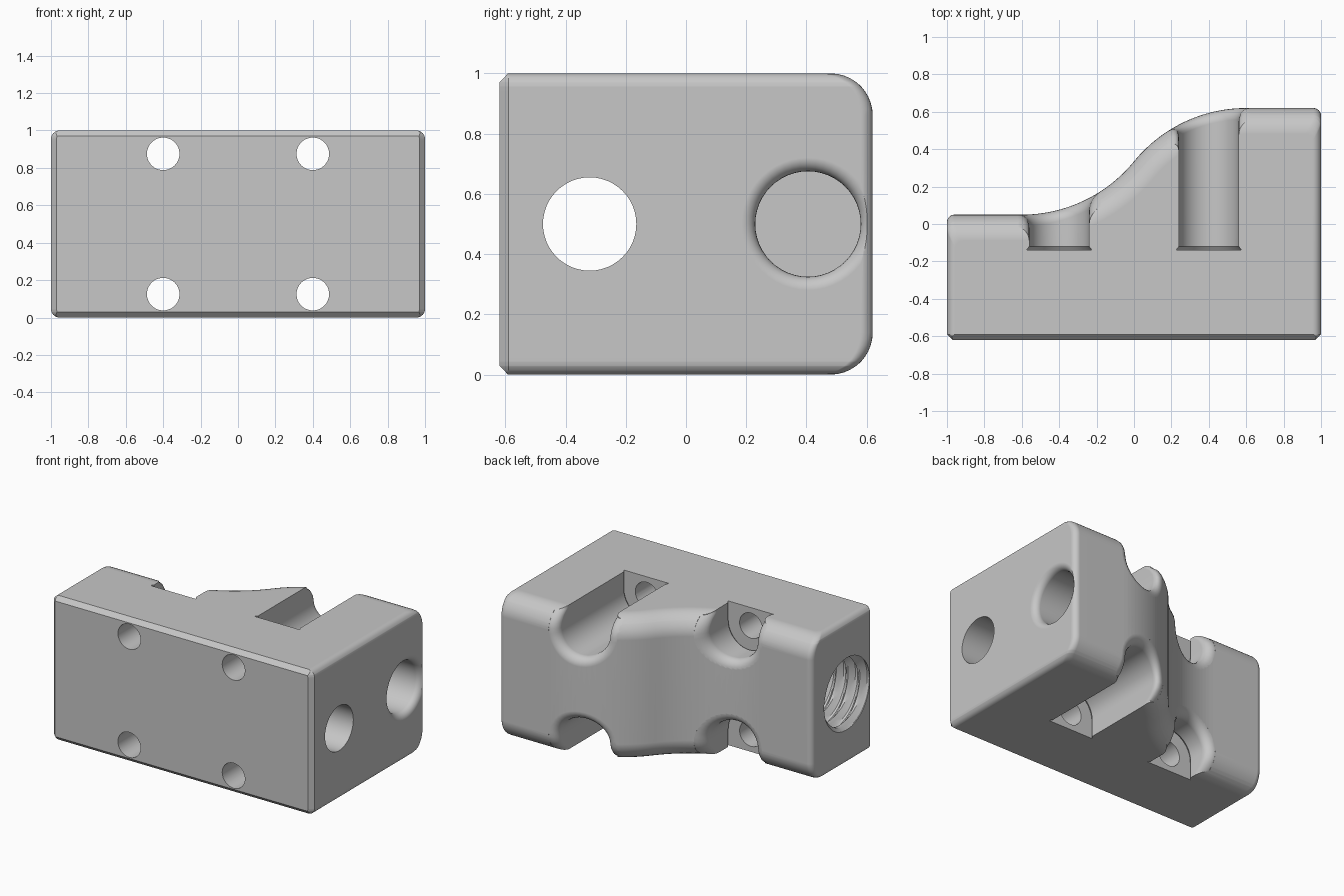
import bpy, bmesh
from math import sin, cos, pi, sqrt

cube = bpy.data.objects.get("Cube")
if cube:
    bpy.data.objects.remove(cube, do_unlink=True)

ROUND = 0.14       # fillet between back and top / bottom
SIDE = 0.045       # fillet between ends and top / bottom
CHAMFER = 0.03     # chamfer around the front face
RUN, LOW, HIGH, FRONT = 0.6, 0.05, 0.62, -0.62
RISE = (HIGH - LOW) / 2
ARC = (RUN ** 2 + RISE ** 2) / (2 * RISE)
BORE_Y = -0.32

grey = bpy.data.materials.new("grey metal")
grey.use_nodes = True
colour = (0.57, 0.57, 0.57, 1)
grey.diffuse_color = colour
grey.node_tree.nodes["Principled BSDF"].inputs["Base Color"].default_value = colour


def loft(name, loops):
    """Skin a list of equal closed loops and cap both ends."""
    bm = bmesh.new()
    rings = [[bm.verts.new(p) for p in loop] for loop in loops]
    n = len(rings[0])
    for a, b in zip(rings, rings[1:]):
        for i in range(n):
            j = (i + 1) % n
            bm.faces.new((a[i], a[j], b[j], b[i]))
    bm.faces.new(rings[0])
    bm.faces.new(rings[-1])
    bmesh.ops.recalc_face_normals(bm, faces=bm.faces)
    mesh = bpy.data.meshes.new(name)
    bm.to_mesh(mesh)
    bm.free()
    mesh.materials.append(grey)
    ob = bpy.data.objects.new(name, mesh)
    bpy.context.collection.objects.link(ob)
    return ob


def inset(depth, r):
    """How far a fillet of radius r pulls in at a depth below the edge."""
    d = min(max(depth, 0), r)
    return r - sqrt(r * r - (r - d) ** 2)


def back(x):
    """Height of the S-shaped back and its slope as a sine."""
    s = max(RUN - abs(x), 0) / ARC
    sag = ARC - ARC * sqrt(1 - s * s)
    return (LOW + sag if x < 0 else HIGH - sag), s


def section(z):
    depth = min(z, 1 - z)
    w = 1 - inset(depth, SIDE)
    db = inset(depth, ROUND)
    df = max(CHAMFER - depth, 0) * 0.97
    c = 0.04
    pts = [(w - CHAMFER + df, FRONT + df), (w, FRONT + CHAMFER)]
    arc = [i * pi / 12 for i in range(7)]
    pts += [(w - c + c * cos(a), HIGH - db - c + c * sin(a)) for a in arc]
    for i in range(41):
        x = RUN - 2 * RUN * i / 40
        y, s = back(x)
        pts.append((x + db * s, y - db * sqrt(1 - s * s)))
    pts += [(-w + c - c * sin(a), LOW - db - c + c * cos(a)) for a in arc]
    pts += [(-w, FRONT + CHAMFER), (-w + CHAMFER - df, FRONT + df)]
    return [(x, y, z) for x, y in pts]


# Main block, stacked from horizontal sections
levels = sorted([ROUND * (1 - cos(i * pi / 20)) for i in range(11)] + [CHAMFER, SIDE])
levels += [1 - z for z in reversed(levels)]
body = loft("clamp_block", [section(z) for z in levels])


def ring(axis, at, r, u, z, n=48):
    """Circle around an x or y axis; r may depend on the angle."""
    out = []
    for i in range(n):
        a = 2 * pi * i / n
        q = r(a) if callable(r) else r
        p, h = u + q * cos(a), z + q * sin(a)
        out.append((at, p, h) if axis == "x" else (p, at, h))
    return out


def pocket(cx, top):
    """U-shaped screw pocket, undercut at its seat and flared at the back."""
    def loop(o, depth=None, y=None):
        r = 0.16 + o
        pts = [(r * cos(a), 0.875 - r * sin(a)) for a in [i * pi / 20 for i in range(21)]]
        rise = (0.91, 0.95, 0.98, 1.0, 1.1)
        pts = [(r, z) for z in reversed(rise)] + pts + [(-r, z) for z in rise]
        out = []
        for x, z in pts:
            yy = y
            if y is None:
                f, s = back(cx + x)
                yy = f - min(inset(1 - z, ROUND) / sqrt(1 - s * s), 0.08) - depth
            out.append((cx + x, yy, z if top else 1 - z))
        return out
    fillet = 0.06
    loops = [loop(0.015, y=-0.14), loop(0, y=-0.12)]
    for i in range(7):
        t = i * pi / 12
        loops.append(loop(fillet * (1 - cos(t)), depth=fillet * (1 - sin(t))))
    return loft("pocket_cutter", loops + [loop(fillet, y=0.9)])


cutters = []

# Four screw pockets with their through holes
for cx in (-0.4, 0.4):
    for top in (True, False):
        cutters.append(pocket(cx, top))
        z = 0.875 if top else 0.125
        cutters.append(loft("screw_hole_cutter",
                            [ring("y", y, 0.087, cx, z) for y in (-0.8, -0.1)]))

# Long bore from end to end
cutters.append(loft("bore_cutter", [ring("x", x, 0.155, BORE_Y, 0.5) for x in (-0.6, 1.1)]))

# Threaded socket in the low end
PITCH, STEPS = 0.09, 6


def thread(x):
    def radius(a):
        t = (x / PITCH + a / (2 * pi)) % 1
        return 0.222 + 0.045 * min(1, max(0, 1.25 - 2.5 * abs(t - 0.5)))
    return radius


rows = [-1.04 + i * PITCH / STEPS for i in range(8 * STEPS)]
cutters.append(loft("thread_cutter", [ring("x", x, thread(x), BORE_Y, 0.5) for x in rows]))

# Blind socket with a rounded rim in the high end
rim = [ring("x", 0.72, 0.175, 0.405, 0.5)]
for i in range(7):
    t = i * pi / 12
    rim.append(ring("x", 1 - SIDE * (1 - sin(t)), 0.175 + SIDE * (1 - cos(t)), 0.405, 0.5))
rim.append(ring("x", 1.1, 0.175 + SIDE, 0.405, 0.5))
cutters.append(loft("socket_cutter", rim))

# Cut everything out of the block
bpy.ops.object.select_all(action="DESELECT")
bpy.context.view_layer.objects.active = body
body.select_set(True)
for c in cutters:
    c.hide_render = True
    mod = body.modifiers.new("cut", "BOOLEAN")
    mod.operation, mod.solver, mod.object = "DIFFERENCE", "EXACT", c
    bpy.ops.object.modifier_apply(modifier=mod.name)
    bpy.data.objects.remove(c, do_unlink=True)

bpy.ops.object.shade_smooth_by_angle(angle=pi / 6)
weighted = body.modifiers.new("even shading", "WEIGHTED_NORMAL")
weighted.keep_sharp = True
